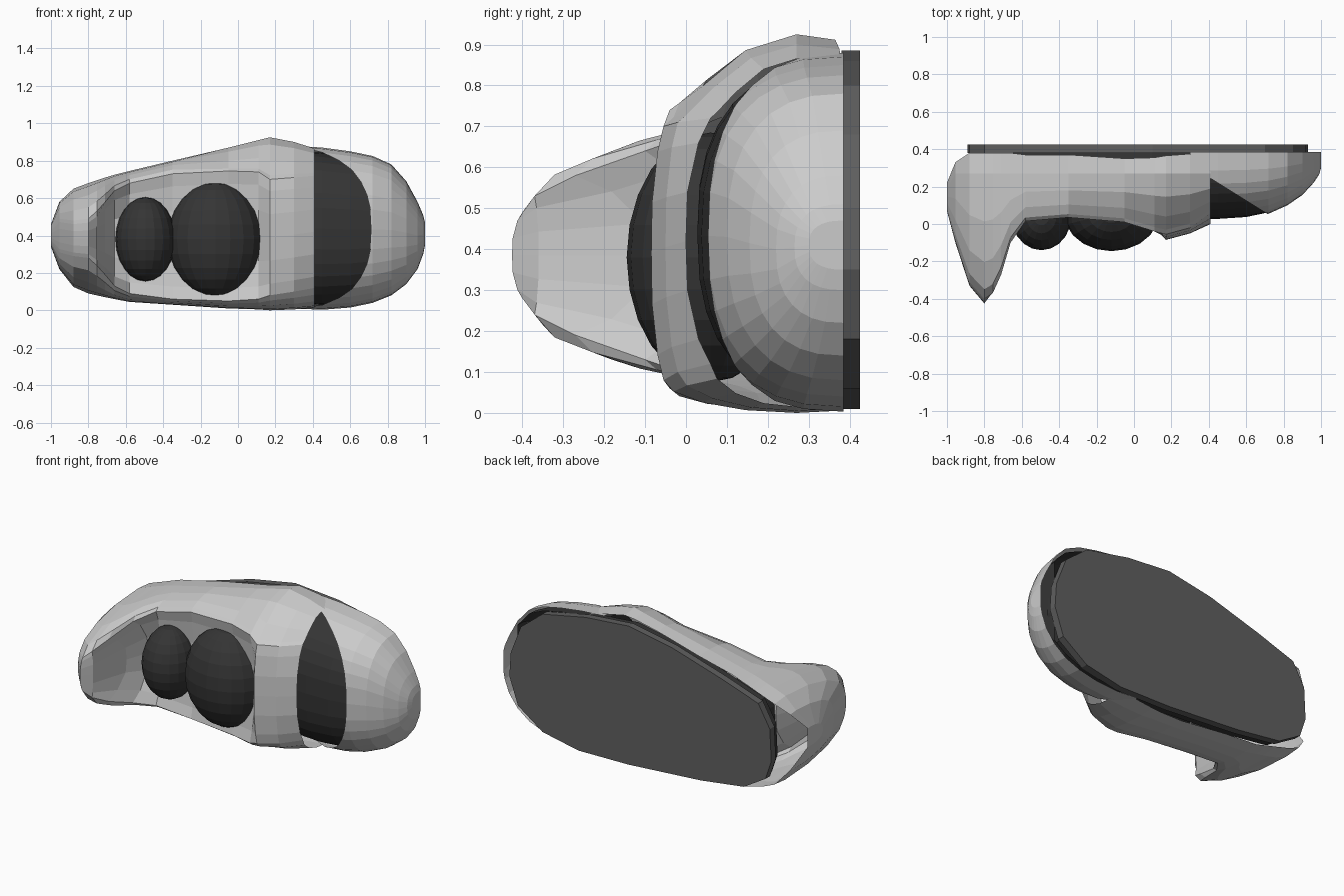
import bpy, bmesh, math

if "Cube" in bpy.data.objects:
    bpy.data.objects.remove(bpy.data.objects["Cube"])


def material(name, v):
    m = bpy.data.materials.new(name)
    m.diffuse_color = (v, v, v, 1)
    m.use_nodes = True
    m.node_tree.nodes["Principled BSDF"].inputs["Base Color"].default_value = m.diffuse_color
    return m


DARK = material("dark_padding", 0.035)
SOLE = material("sole_rubber", 0.115)


def finish(bm, name, mat=None):
    bmesh.ops.recalc_face_normals(bm, faces=bm.faces)
    me = bpy.data.meshes.new(name)
    bm.to_mesh(me)
    bm.free()
    ob = bpy.data.objects.new(name, me)
    bpy.context.collection.objects.link(ob)
    if mat:
        me.materials.append(mat)
    return ob


def loft(sections, cap_first=False, cap_last=False):
    bm = bmesh.new()
    rows = [[bm.verts.new(p) for p in s] for s in sections]
    for a, b in zip(rows, rows[1:]):
        for i in range(len(a) - 1):
            bm.faces.new((a[i], a[i + 1], b[i + 1], b[i]))
    if cap_first:
        bm.faces.new(rows[0])
    if cap_last:
        bm.faces.new(rows[-1])
    return bm


# Shoe upper: heel tab, foot opening and instep in one loft along x
# x, z low, z high, base y, rim y, floor y, rim z low, rim z high
upper = [
    (-1.00, .34, .46, .22, .08, .07, .37, .43),
    (-.955, .22, .58, .33, -.08, -.10, .31, .49),
    (-.88, .125, .65, .38, -.31, -.33, .29, .48),
    (-.80, .09, .68, .38, -.40, -.425, .28, .49),
    (-.755, .08, .695, .38, -.37, -.36, .24, .53),
    (-.71, .07, .71, .38, -.27, -.09, .19, .58),
    (-.66, .06, .725, .38, -.10, .05, .13, .64),
    (-.58, .045, .745, .37, .015, .06, .09, .68),
    (-.35, .03, .80, .37, .035, .06, .06, .73),
    (-.05, .01, .87, .35, .01, .04, .05, .745),
    (.11, .005, .91, .355, -.04, .0, .06, .74),
    (.17, .0, .925, .365, -.055, -.085, .08, .70),
    (.30, .005, .90, .375, -.02, -.05, .10, .71),
    (.41, .015, .865, .38, .06, .0, .12, .72),
]


def upper_section(x, zl, zh, yb, yr, yf, rl, rh):
    ys = min(.27, yb - .03)

    def side(ze, zr, e):
        pts = [(x, yb, ze + (zr - ze) * .06)]
        for k in range(5):
            a = k * math.pi / 8
            pts.append((x, ys + (yr - ys) * math.sin(a),
                        zr + (ze - zr) * max(0, math.cos(a)) ** e))
        return pts

    mid = [(x, yf + (yr - yf) * abs(2 * t - 1) ** 3, rl + (rh - rl) * t)
           for t in (.1, .3, .5, .7, .9)]
    top_e = 2.4 if x > -.1 else 1.2
    return side(zl, rl, 1.1) + mid + side(zh, rh, top_e)[::-1]


finish(loft([upper_section(*s) for s in upper], cap_first=True), "shoe_upper")

# Toe profile: x, z low, z high, front y
toe = [(.30, .01, .88, .02), (.45, .003, .87, .02), (.60, .015, .85, .03), (.72, .04, .825, .055),
       (.82, .08, .78, .10), (.90, .14, .69, .155), (.96, .22, .58, .22), (.99, .30, .51, .265),
       (1.0, .35, .47, .30)]


def toe_section(x, zl, zh, yt, inset=0.0):
    zc, hz = (zl + zh) / 2, (zh - zl) / 2 - inset
    yb = .385
    pts = []
    for k in range(17):
        a = math.pi * k / 16
        c, s = math.cos(a), math.sin(a)
        pts.append((x, yb + (yt + inset * .3 - yb) * abs(s) ** .8,
                    zc - hz * math.copysign(abs(c) ** .8, c)))
    return pts


# Toe cap, cut along a slanting front edge
bm = loft([toe_section(*s) for s in toe], cap_last=True)
bmesh.ops.bisect_plane(bm, geom=bm.verts[:] + bm.edges[:] + bm.faces[:], dist=1e-5,
                       plane_co=(.40, .25, .4), plane_no=(1, 1.6, 0), clear_inner=True)
finish(bm, "toe_cap")

# Dark inner toe visible in the gap
finish(loft([toe_section(*s, inset=.025) for s in toe[:6]], True, True), "inner_toe", DARK)


# Rounded padding in the foot opening
def ball(name, loc, scale):
    b = bmesh.new()
    bmesh.ops.create_uvsphere(b, u_segments=20, v_segments=12, radius=1)
    for v in b.verts:
        v.co = [c + s * p for c, s, p in zip(loc, scale, v.co)]
    finish(b, name, DARK)


ball("heel_padding", (-.495, .04, .38), (.16, .18, .225))
ball("instep_padding", (-.12, .06, .38), (.255, .205, .305))

# Flat sole plate, with a slightly smaller dark lining in front of it
outline = [(-.89, .3), (-.88, .5), (-.8, .64), (-.55, .725), (-.2, .83), (.1, .885), (.4, .86),
           (.7, .8), (.85, .68), (.92, .5), (.93, .35), (.87, .18), (.7, .06), (.45, .01),
           (.1, .015), (-.4, .05), (-.7, .09), (-.85, .18)]


def plate(name, y0, y1, scale, mat):
    rings = [[(x * scale, y, .42 + (z - .42) * scale) for x, z in outline + outline[:1]]
             for y in (y0, y1)]
    b = loft(rings, True, True)
    bmesh.ops.remove_doubles(b, verts=b.verts, dist=1e-5)
    finish(b, name, mat)


plate("sole", .38, .425, 1, SOLE)
plate("insole_lining", .33, .38, .975, DARK)
